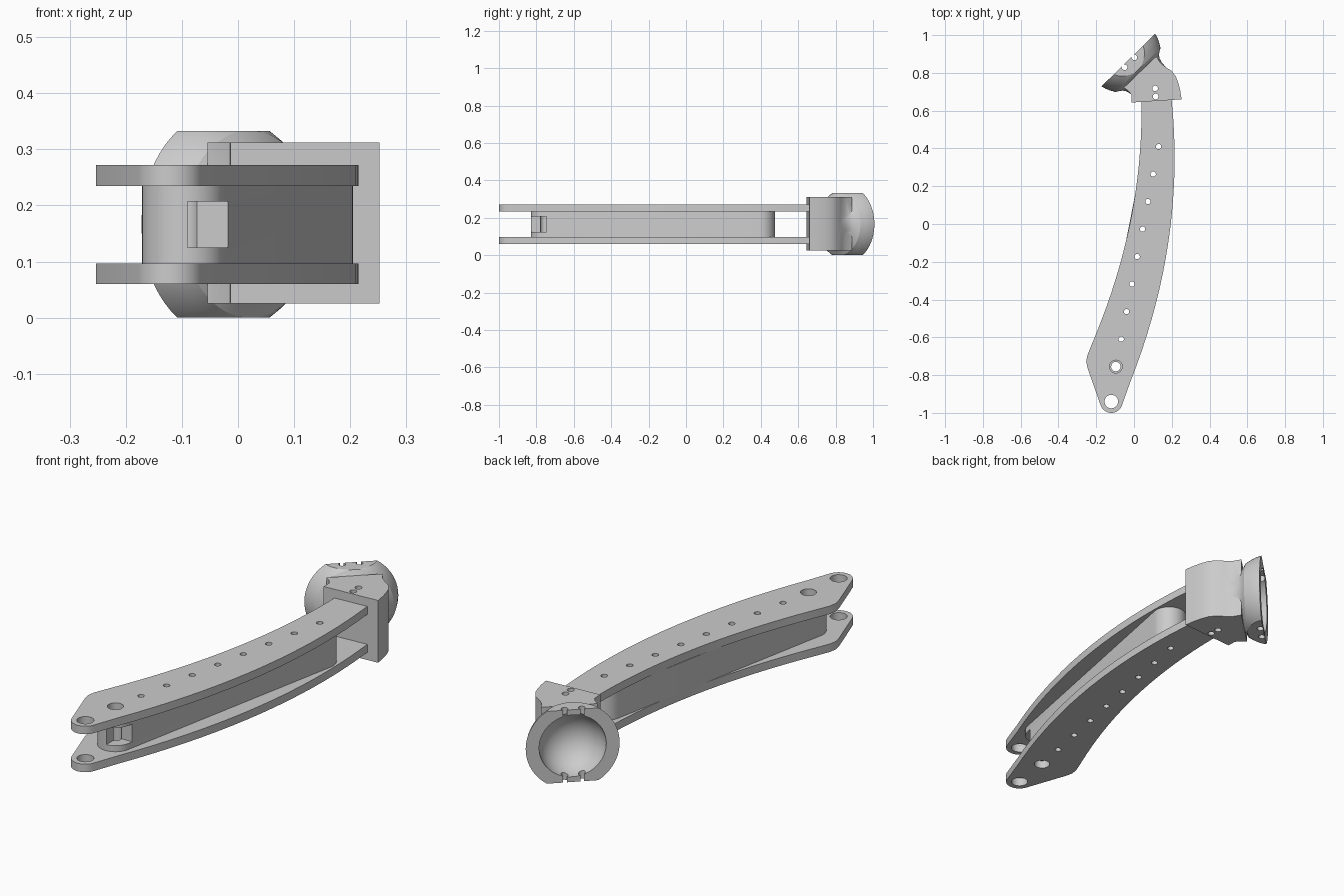
import bpy, bmesh, math
from mathutils import Vector, Matrix

if "Cube" in bpy.data.objects:
    bpy.data.objects.remove(bpy.data.objects["Cube"], do_unlink=True)

MID_Z = 0.1665


def finish(bm, name):
    bmesh.ops.recalc_face_normals(bm, faces=bm.faces)
    mesh = bpy.data.meshes.new(name)
    bm.to_mesh(mesh)
    bm.free()
    obj = bpy.data.objects.new(name, mesh)
    bpy.context.collection.objects.link(obj)
    return obj


def prism(name, outline, z0, z1):
    bm = bmesh.new()
    face = bm.faces.new([bm.verts.new((x, y, z0)) for x, y in outline])
    ext = bmesh.ops.extrude_face_region(bm, geom=[face])
    tops = [v for v in ext["geom"] if isinstance(v, bmesh.types.BMVert)]
    bmesh.ops.translate(bm, verts=tops, vec=(0, 0, z1 - z0))
    return finish(bm, name)


def rect(x0, x1, y0, y1):
    return [(x0, y0), (x1, y0), (x1, y1), (x0, y1)]


def arc(cx, cy, r, a0, a1, n):
    angles = [math.radians(a0 + (a1 - a0) * i / n) for i in range(n + 1)]
    return [(cx + r * math.cos(a), cy + r * math.sin(a)) for a in angles]


def bow(peak_x, peak_y, radius, y0, y1, n=18):
    ys = [y0 + (y1 - y0) * i / n for i in range(n + 1)]
    return [(peak_x - (y - peak_y) ** 2 / (2 * radius), y) for y in ys]


def boolean(obj, tool, operation="DIFFERENCE"):
    mod = obj.modifiers.new(operation.title(), "BOOLEAN")
    mod.operation, mod.solver, mod.object = operation, "EXACT", tool
    with bpy.context.temp_override(object=obj, active_object=obj):
        bpy.ops.object.modifier_apply(modifier=mod.name)
    bpy.data.objects.remove(tool, do_unlink=True)


def drill(obj, x, y, r):
    boolean(obj, prism("drill", arc(x, y, r, 0, 345, 23), -0.1, 0.5))


def smooth(obj, degrees=30):
    bpy.ops.object.select_all(action="DESELECT")
    obj.select_set(True)
    bpy.context.view_layer.objects.active = obj
    bpy.ops.object.shade_smooth_by_angle(angle=math.radians(degrees))


# Line of fastener holes, from the front pivot to the back of the beam
front_pin, back_pin = Vector((-0.096, -0.755)), Vector((0.13, 0.41))
pins = [front_pin.lerp(back_pin, i / 8) for i in range(1, 9)]

# Curved upper and lower plates
outline = bow(0.215, 0.35, 3.0, -0.84, 0.66)
outline += bow(0.04, 0.6, 2.9, 0.66, -0.56)
outline += [(-0.247, -0.695), (-0.253, -0.73), (-0.245, -0.765)]
outline += arc(-0.12, -0.94, 0.06, 200, 335, 14)
for name, z0, z1 in (("lower_plate", 0.06, 0.097), ("upper_plate", 0.235, 0.272)):
    plate = prism(name, outline, z0, z1)
    drill(plate, -0.12, -0.94, 0.036)
    drill(plate, *front_pin, 0.034)
    for p in pins:
        drill(plate, p.x, p.y, 0.014)
    smooth(plate, 20)

# Straight round-ended beam between the plates
tilt = math.degrees(math.atan2(*(back_pin - front_pin).yx))
beam_outline = arc(*front_pin, 0.075, tilt + 90, tilt + 270, 20)
beam_outline += arc(0.13, 0.4, 0.075, tilt - 90, tilt + 90, 20)
beam = prism("spacer_beam", beam_outline, 0.097, 0.235)
boolean(beam, prism("notch", rect(-0.09, 0.1, -0.95, -0.745), 0.125, 0.207))
drill(beam, *front_pin, 0.025)
for p in pins:
    drill(beam, p.x, p.y, 0.014)
smooth(beam, 20)

# Flared cup, turned around its own axis
axis = Vector((0.7, -0.714, 0)).normalized()
rim = Vector((-0.03, 0.868, MID_Z))
profile = [(0, 0), (0.199, 0), (0.192, 0.025), (0.18, 0.05), (0.167, 0.073),
           (0.15, 0.083), (0.135, 0.094), (0.124, 0.11), (0.118, 0.13),
           (0.115, 0.17), (0, 0.17)]
bm = bmesh.new()
verts = [bm.verts.new((r, 0, v)) for r, v in profile]
edges = [bm.edges.new(pair) for pair in zip(verts, verts[1:])]
bmesh.ops.spin(bm, geom=verts + edges, cent=(0, 0, 0), axis=(0, 0, 1),
               angle=math.tau, steps=64)
bmesh.ops.remove_doubles(bm, verts=bm.verts, dist=0.0001)
place = Matrix.Translation(rim) @ axis.to_track_quat("Z", "Y").to_matrix().to_4x4()
bm.transform(place)
head = finish(bm, "cup_head")
boolean(head, prism("trim", rect(-0.5, 0.5, 0.4, 1.2), 0, 0.333), "INTERSECT")

# Mounting block behind the cup
block = [(-0.013, 0.643), (0.252, 0.66), (0.245, 0.705), (0.235, 0.745),
         (0.222, 0.78), (0.2, 0.81), (0.165, 0.832), (0.138, 0.855),
         (0.118, 0.888), (-0.054, 0.722), (-0.03, 0.705), (-0.014, 0.685)]
boolean(head, prism("block", block, 0.025, 0.312), "UNION")

# Hollow of the cup and its fastener holes
bm = bmesh.new()
bmesh.ops.create_uvsphere(bm, u_segments=48, v_segments=24, radius=0.143)
bm.transform(Matrix.Translation(rim - axis * 0.01))
boolean(head, finish(bm, "hollow"))
for x, y in ((0.112, 0.718), (0.115, 0.675), (-0.05, 0.83), (0.002, 0.882)):
    drill(head, x, y, 0.015)
smooth(head)
